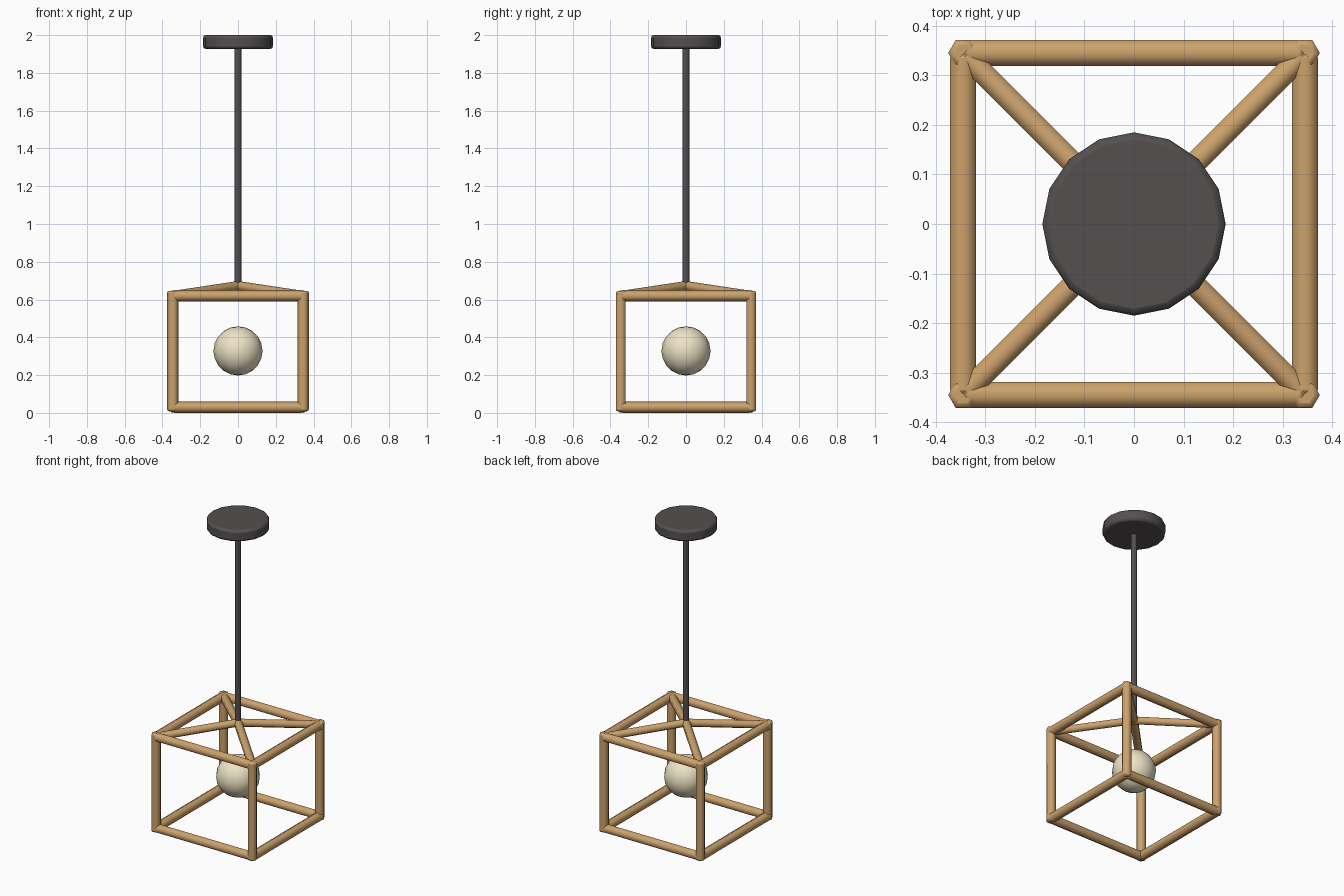
import bpy
from math import radians
from mathutils import Vector, Matrix

if "Cube" in bpy.data.objects:
    bpy.data.objects.remove(bpy.data.objects["Cube"])


def material(name, color):
    m = bpy.data.materials.new(name)
    m.diffuse_color = color
    m.use_nodes = True
    m.node_tree.nodes["Principled BSDF"].inputs["Base Color"].default_value = m.diffuse_color
    return m


wood = material("wood", (0.60, 0.36, 0.15, 1))
metal = material("dark_metal", (0.09, 0.08, 0.08, 1))
glass = material("warm_glass", (0.85, 0.77, 0.56, 1))


def finish(ob, name, mat, angle):
    ob.name = name
    ob.data.materials.append(mat)
    bpy.ops.object.shade_smooth_by_angle(angle=radians(angle))
    return ob


def rod(name, a, b, radius, sides, mat, bevel=0.0, segments=2, vertex_dir=(0, 0, 1), angle=65):
    """Prism from a to b with one vertex pointing along vertex_dir."""
    a, b = Vector(a), Vector(b)
    axis = (b - a).normalized()
    up = Vector(vertex_dir)
    up = (up - axis * up.dot(axis)).normalized()
    side = axis.cross(up)
    bpy.ops.mesh.primitive_cylinder_add(vertices=sides, radius=radius, depth=(b - a).length)
    ob = bpy.context.object
    # the primitive's first vertex lies on local +y
    rot = Matrix((-side, up, axis)).transposed()
    if rot.determinant() < 0:
        rot = Matrix((side, up, axis)).transposed()
    ob.matrix_world = Matrix.Translation((a + b) / 2) @ rot.to_4x4()
    if bevel:
        mod = ob.modifiers.new("rounded_ends", "BEVEL")
        mod.width = bevel
        mod.segments = segments
        mod.limit_method = "ANGLE"
        mod.angle_limit = radians(70)
    return finish(ob, name, mat, angle)


H = 0.345            # half width of the cage, to bar centres
R = 0.03             # bar radius
LOW, HIGH = 0.03, 0.62

# Horizontal bars, bottom and top
for level, z in (("bottom", LOW), ("top", HIGH)):
    for s, fb, lr in ((-1, "front", "left"), (1, "back", "right")):
        rod(f"{level}_{fb}_bar", (-H, s * H, z), (H, s * H, z), R, 6, wood, 0.01)
        rod(f"{level}_{lr}_bar", (s * H, -H, z), (s * H, H, z), R, 6, wood, 0.01)

# Corner posts and the sloping braces that meet under the stem
for sx, lr in ((-1, "left"), (1, "right")):
    for sy, fb in ((-1, "front"), (1, "back")):
        x, y = sx * H, sy * H
        rod(f"{fb}_{lr}_post", (x, y, 0.008), (x, y, 0.646), R, 6, wood, 0.01,
            vertex_dir=(1, 0, 0))
        rod(f"{fb}_{lr}_brace", (x, y, HIGH), (0, 0, 0.672), 0.026, 6, wood, 0.006)

# Hanging stem
rod("stem", (0, 0, 0.67), (0, 0, 1.95), 0.019, 8, metal, vertex_dir=(1, 0, 0))

# Ceiling canopy
rod("ceiling_canopy", (0, 0, 1.927), (0, 0, 2.0), 0.185, 16, metal, 0.014, 2,
    vertex_dir=(1, 0, 0), angle=50)

# Globe bulb
bpy.ops.mesh.primitive_uv_sphere_add(segments=16, ring_count=10, radius=0.13,
                                     location=(0, 0, 0.328))
finish(bpy.context.object, "globe_bulb", glass, 60)
